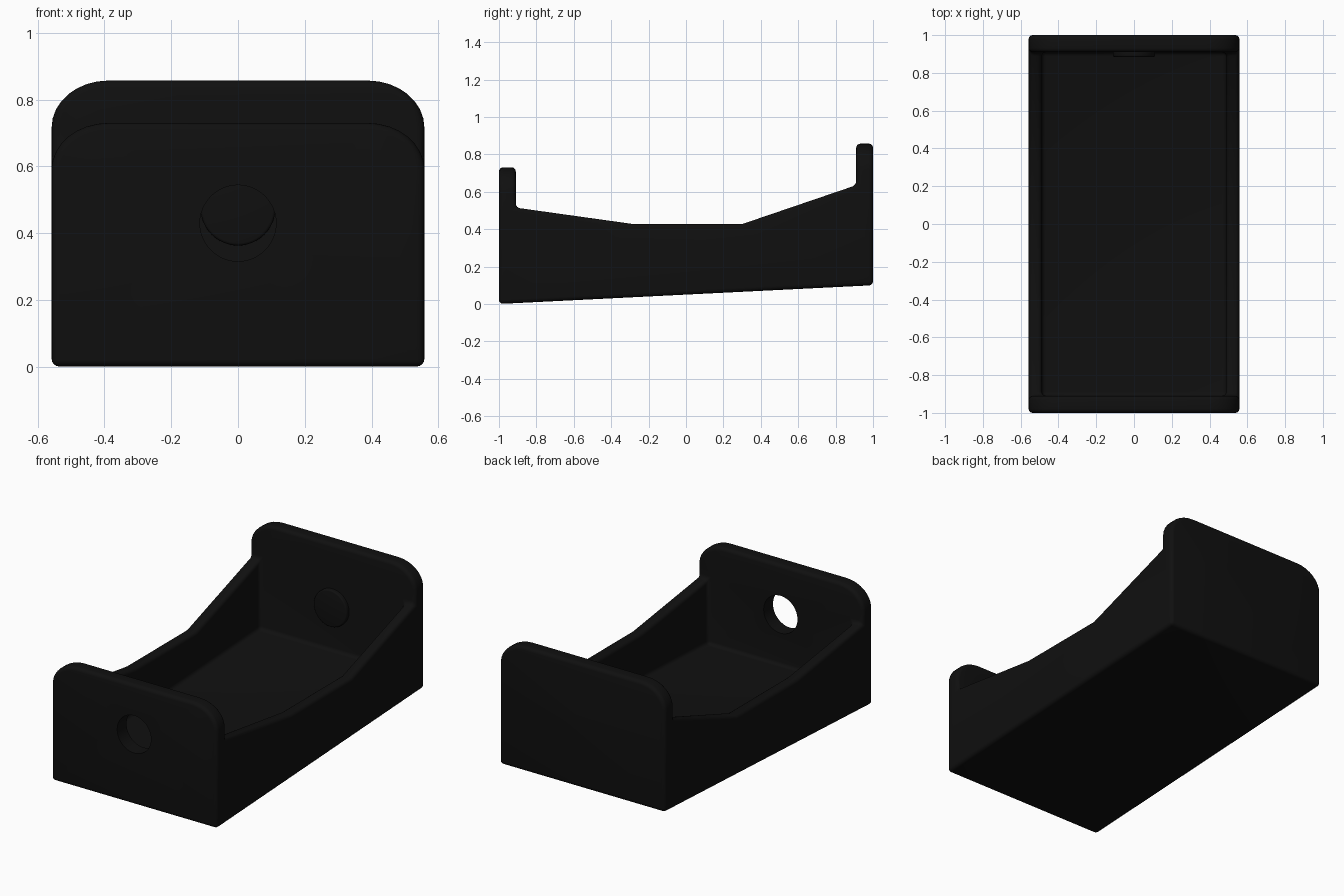
import bpy, bmesh, math

if "Cube" in bpy.data.objects:
    bpy.data.objects.remove(bpy.data.objects["Cube"])

W, T = 0.558, 0.07          # half width, side wall thickness
END = 0.91                  # inner face of the end panels


def loft(name, rings):
    """Closed solid through matching point rings."""
    bm = bmesh.new()
    vs = [[bm.verts.new(p) for p in r] for r in rings]
    n = len(rings[0])
    for a, b in zip(vs, vs[1:]):
        for i in range(n):
            bm.faces.new((a[i], a[(i + 1) % n], b[(i + 1) % n], b[i]))
    bm.faces.new(vs[0])
    bm.faces.new(vs[-1])
    bmesh.ops.recalc_face_normals(bm, faces=bm.faces)
    me = bpy.data.meshes.new(name)
    bm.to_mesh(me)
    bm.free()
    ob = bpy.data.objects.new(name, me)
    bpy.context.collection.objects.link(ob)
    return ob


def apply(ob):
    bpy.context.view_layer.update()
    dg = bpy.context.evaluated_depsgraph_get()
    me = bpy.data.meshes.new_from_object(ob.evaluated_get(dg))
    ob.modifiers.clear()
    ob.data = me


def boolean(ob, cutter, op):
    m = ob.modifiers.new("cut", 'BOOLEAN')
    m.operation, m.solver, m.object = op, 'EXACT', cutter
    apply(ob)
    bpy.data.objects.remove(cutter)


def bevel(ob, width, seg):
    m = ob.modifiers.new("round", 'BEVEL')
    m.width, m.segments = width, seg
    m.limit_method, m.angle_limit = 'ANGLE', math.radians(35)
    m.use_clamp_overlap = False
    apply(ob)


def outline(y, top, rx=0.17, rz=0.14, n=8):
    """End panel silhouette with rounded upper corners."""
    pts = [(W, y, -0.3)]
    arc = [(W - rx + rx * math.cos(a), top - rz + rz * math.sin(a))
           for a in (math.pi / 2 * i / n for i in range(n + 1))]
    pts += [(x, y, z) for x, z in arc] + [(-x, y, z) for x, z in reversed(arc)]
    return pts + [(-W, y, -0.3)]


def cylinder(name, r, depth, y, z):
    bpy.ops.mesh.primitive_cylinder_add(vertices=48, radius=r, depth=depth,
                                        location=(0, y, z), rotation=(math.pi / 2, 0, 0))
    ob = bpy.context.object
    ob.name = name
    return ob


# Tray: side profile trimmed by the end panel silhouette
side = [(-1, 0), (1, 0.1), (1, 1.2), (END, 1.2), (END, 0.635), (0.3, 0.427),
        (-0.28, 0.427), (-END, 0.515), (-END, 1.2), (-1, 1.2)]
tray = loft("tray", [[(x, y, z) for y, z in side] for x in (-0.8, 0.8)])
shape = loft("shape", [outline(-1.2, 0.73), outline(-0.5, 0.73),
                       outline(0.5, 0.857), outline(1.2, 0.857)])
boolean(tray, shape, 'INTERSECT')

# Hollow inside with a floor parallel to the sloping base
inner = [(-END, 0.12), (END, 0.21), (END, 2), (-END, 2)]
cavity = loft("cavity", [[(x, y, z) for y, z in inner] for x in (T - W, W - T)])
boolean(tray, cavity, 'DIFFERENCE')

# Clean flat areas, then round all edges
bm = bmesh.new()
bm.from_mesh(tray.data)
bmesh.ops.remove_doubles(bm, verts=bm.verts, dist=1e-4)
bmesh.ops.dissolve_limit(bm, angle_limit=math.radians(1), verts=bm.verts, edges=bm.edges)
bm.to_mesh(tray.data)
bm.free()
bevel(tray, 0.022, 4)

# Round opening in the front panel
boolean(tray, cylinder("hole", 0.114, 0.3, -0.96, 0.43), 'DIFFERENCE')

# Round boss on the inside of the back panel
boss = cylinder("back_boss", 0.112, 0.06, 0.915, 0.475)
bevel(boss, 0.008, 3)

black = bpy.data.materials.new("black")
black.diffuse_color = (0.005, 0.005, 0.005, 1)
black.use_nodes = True
black.node_tree.nodes["Principled BSDF"].inputs["Base Color"].default_value = black.diffuse_color
for ob in (tray, boss):
    ob.data.materials.clear()
    ob.data.materials.append(black)
    bpy.ops.object.select_all(action='DESELECT')
    ob.select_set(True)
    bpy.context.view_layer.objects.active = ob
    bpy.ops.object.shade_smooth_by_angle(angle=math.radians(35))
